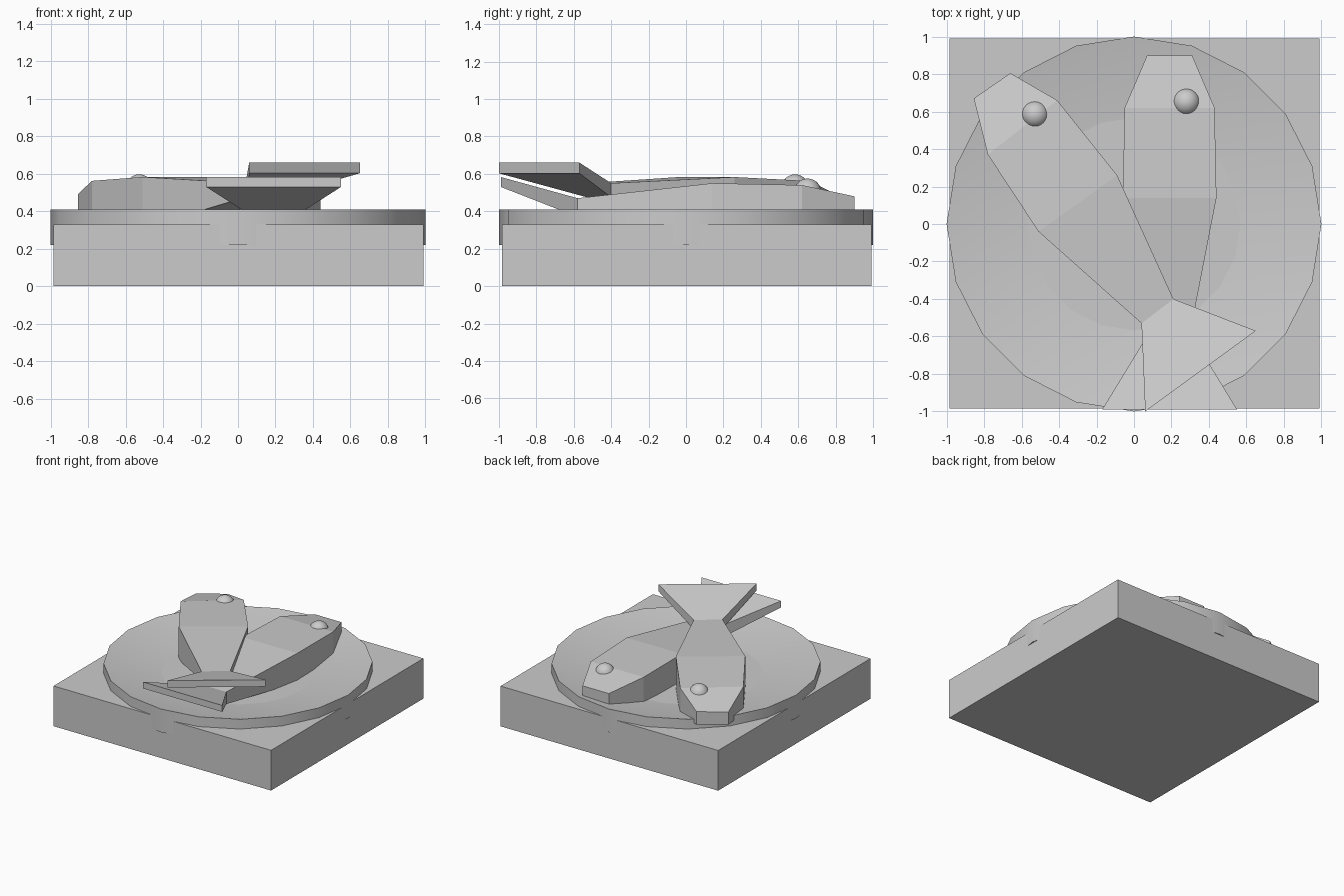
import bpy, bmesh, math
from mathutils import Vector

if "Cube" in bpy.data.objects:
    bpy.data.objects.remove(bpy.data.objects["Cube"])


def new_object(name, bm, smooth=False):
    bmesh.ops.recalc_face_normals(bm, faces=bm.faces)
    mesh = bpy.data.meshes.new(name)
    bm.to_mesh(mesh)
    bm.free()
    obj = bpy.data.objects.new(name, mesh)
    bpy.context.collection.objects.link(obj)
    if smooth:
        bpy.ops.object.select_all(action='DESELECT')
        obj.select_set(True)
        bpy.context.view_layer.objects.active = obj
        bpy.ops.object.shade_smooth_by_angle(angle=math.radians(30))
    return obj


def fish(name, rows):
    """Loft of flat cross-sections: (left xy, right xy, top z, bottom z)."""
    bm = bmesh.new()
    rings = []
    for (lx, ly), (rx, ry), top, bottom in rows:
        rings.append([bm.verts.new(p) for p in (
            (lx, ly, bottom), (rx, ry, bottom), (rx, ry, top), (lx, ly, top))])
    for a, b in zip(rings, rings[1:]):
        for i in range(4):
            j = (i + 1) % 4
            bm.faces.new((a[i], a[j], b[j], b[i]))
    bm.faces.new(rings[0])
    bm.faces.new(rings[-1])
    return new_object(name, bm)


def eye(name, location):
    bm = bmesh.new()
    bmesh.ops.create_uvsphere(bm, u_segments=24, v_segments=16, radius=0.073)
    obj = new_object(name, bm, smooth=True)
    obj.location = location


# Square base block
bm = bmesh.new()
bmesh.ops.create_cube(bm, size=1)
bmesh.ops.scale(bm, vec=(1.975, 1.975, 0.33), verts=bm.verts)
bmesh.ops.translate(bm, vec=Vector((0.002, 0.003, 0.165)), verts=bm.verts)
new_object("base_block", bm)

# Twenty-sided plate with a shallow conical dish sinking into the block
bm = bmesh.new()
N = 20
ring = [(math.cos(2 * math.pi * i / N), math.sin(2 * math.pi * i / N)) for i in range(N)]
low = [bm.verts.new((x, y, 0.22)) for x, y in ring]
high = [bm.verts.new((x, y, 0.41)) for x, y in ring]
centre = bm.verts.new((0, 0, 0.225))
for i in range(N):
    j = (i + 1) % N
    bm.faces.new((low[i], low[j], high[j], high[i]))
    bm.faces.new((high[i], high[j], centre))
bm.faces.new(low)
new_object("plate", bm, smooth=True)

# Straight fish, lying underneath
fish("lower_fish", [
    ((0.07, 0.90), (0.31, 0.90), 0.48, 0.385),
    ((-0.05, 0.62), (0.43, 0.62), 0.54, 0.34),
    ((-0.06, 0.14), (0.44, 0.14), 0.55, 0.31),
    ((0.08, -0.58), (0.30, -0.58), 0.47, 0.37),
    ((-0.17, -0.99), (0.55, -0.99), 0.583, 0.53),
])
eye("lower_fish_eye", (0.28, 0.65, 0.502))

# Slanted fish, crossing on top
fish("upper_fish", [
    ((-0.855, 0.67), (-0.66, 0.805), 0.49, 0.385),
    ((-0.78, 0.37), (-0.41, 0.66), 0.562, 0.34),
    ((-0.51, -0.04), (-0.09, 0.26), 0.583, 0.31),
    ((0.04, -0.53), (0.21, -0.40), 0.55, 0.475),
    ((0.06, -1.0), (0.65, -0.57), 0.66, 0.603),
])
eye("upper_fish_eye", (-0.527, 0.583, 0.524))
